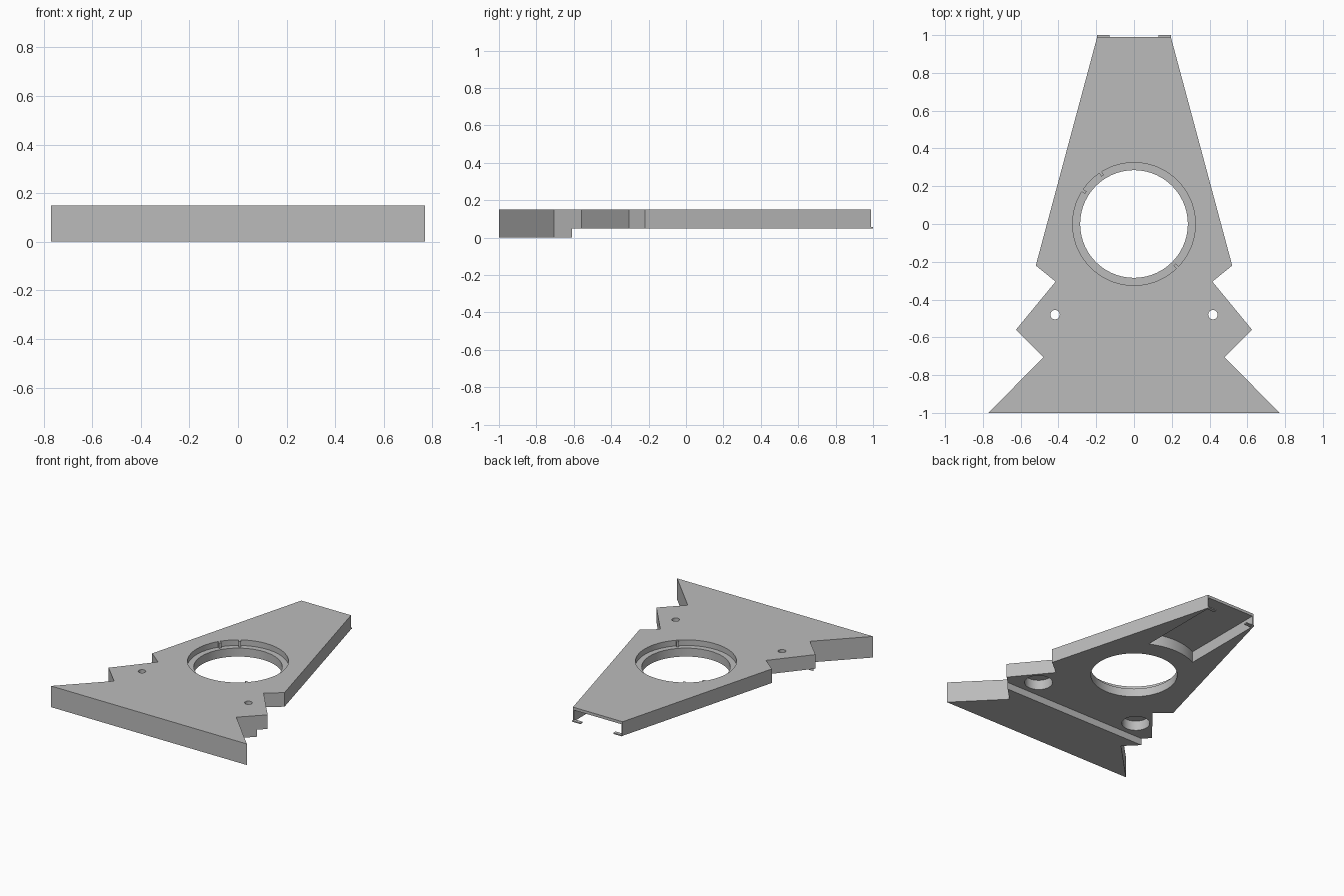
import bpy, bmesh
from math import sin, cos, pi, radians, asin

cube = bpy.data.objects.get("Cube")
if cube:
    bpy.data.objects.remove(cube, do_unlink=True)

grey = bpy.data.materials.new("light_grey")
grey.use_nodes = True
colour = (0.5, 0.5, 0.5, 1)
grey.diffuse_color = colour
grey.node_tree.nodes["Principled BSDF"].inputs["Base Color"].default_value = colour


def prism(name, points, z0, z1):
    """Extrude a flat outline from z0 up to z1."""
    bm = bmesh.new()
    face = bm.faces.new([bm.verts.new((x, y, z0)) for x, y in points])
    new = bmesh.ops.extrude_face_region(bm, geom=[face])["geom"]
    bmesh.ops.translate(bm, vec=(0, 0, z1 - z0),
                        verts=[v for v in new if isinstance(v, bmesh.types.BMVert)])
    bmesh.ops.recalc_face_normals(bm, faces=bm.faces)
    mesh = bpy.data.meshes.new(name)
    bm.to_mesh(mesh)
    bm.free()
    mesh.materials.append(grey)
    ob = bpy.data.objects.new(name, mesh)
    bpy.context.collection.objects.link(ob)
    return ob


def circle(x, y, r, n):
    return [(x + r * cos(2 * pi * i / n), y + r * sin(2 * pi * i / n)) for i in range(n)]


def rect(x0, x1, y0, y1):
    return [(x0, y0), (x1, y0), (x1, y1), (x0, y1)]


TOP, UNDER = 0.15, 0.05

# Notched, tapering plate outline, mirrored left to right
half = [(0.77, -1), (0.48, -0.705), (0.625, -0.56), (0.415, -0.305), (0.52, -0.22), (0.195, 0.99)]
body = prism("body_plate", half + [(-x, y) for x, y in reversed(half)], 0, TOP)

# Underside step behind the deep front block
cutters = [prism("step_cutter", rect(-1, 1, -0.61, 1.2), -0.1, UNDER)]

# Central opening and its stepped rim
cutters.append(prism("opening_cutter", circle(0, 0, 0.285, 72), -0.1, 0.3))
cutters.append(prism("rim_cutter", circle(0, 0, 0.325, 72), TOP - 0.04, 0.3))

# Screw holes with wide counterbores below
for side in (-1, 1):
    cutters.append(prism("screw_cutter", circle(side * 0.418, -0.48, 0.025, 24), -0.1, 0.3))
    cutters.append(prism("counterbore_cutter", circle(side * 0.418, -0.48, 0.092, 40), -0.1, 0.12))

# Channel under the tail, open at the back, rounded around the opening
w, r = 0.188, 0.42
a = asin(w / r)
arc = [(r * sin(-a + 2 * a * i / 12), r * cos(-a + 2 * a * i / 12)) for i in range(13)]
cutters.append(prism("channel_cutter", arc + [(w, 1.2), (-w, 1.2)], -0.1, 0.13))

for cutter in cutters:
    cutter.hide_render = True
    mod = body.modifiers.new(cutter.name, "BOOLEAN")
    mod.operation = "DIFFERENCE"
    mod.solver = "EXACT"
    mod.object = cutter

# Bake the cuts and drop the cutters
bpy.context.view_layer.update()
graph = bpy.context.evaluated_depsgraph_get()
cut_mesh = bpy.data.meshes.new_from_object(body.evaluated_get(graph))
body.modifiers.clear()
body.data = cut_mesh
for cutter in cutters:
    bpy.data.objects.remove(cutter, do_unlink=True)

# Small locating nubs in the rim
for angle in (123, 147, -45):
    nub = prism("rim_nub", rect(0.305, 0.328, -0.008, 0.008), TOP - 0.042, TOP - 0.002)
    nub.rotation_euler.z = radians(angle)

# Thin tabs at the tail end
for side in (-1, 1):
    prism("tail_tab", rect(*sorted((side * 0.13, side * 0.195)), 0.975, 1.0), UNDER, UNDER + 0.008)

# Smooth the round walls, keep the edges sharp
bpy.ops.object.select_all(action="DESELECT")
body.select_set(True)
bpy.context.view_layer.objects.active = body
bpy.ops.object.shade_smooth_by_angle(angle=radians(25))
